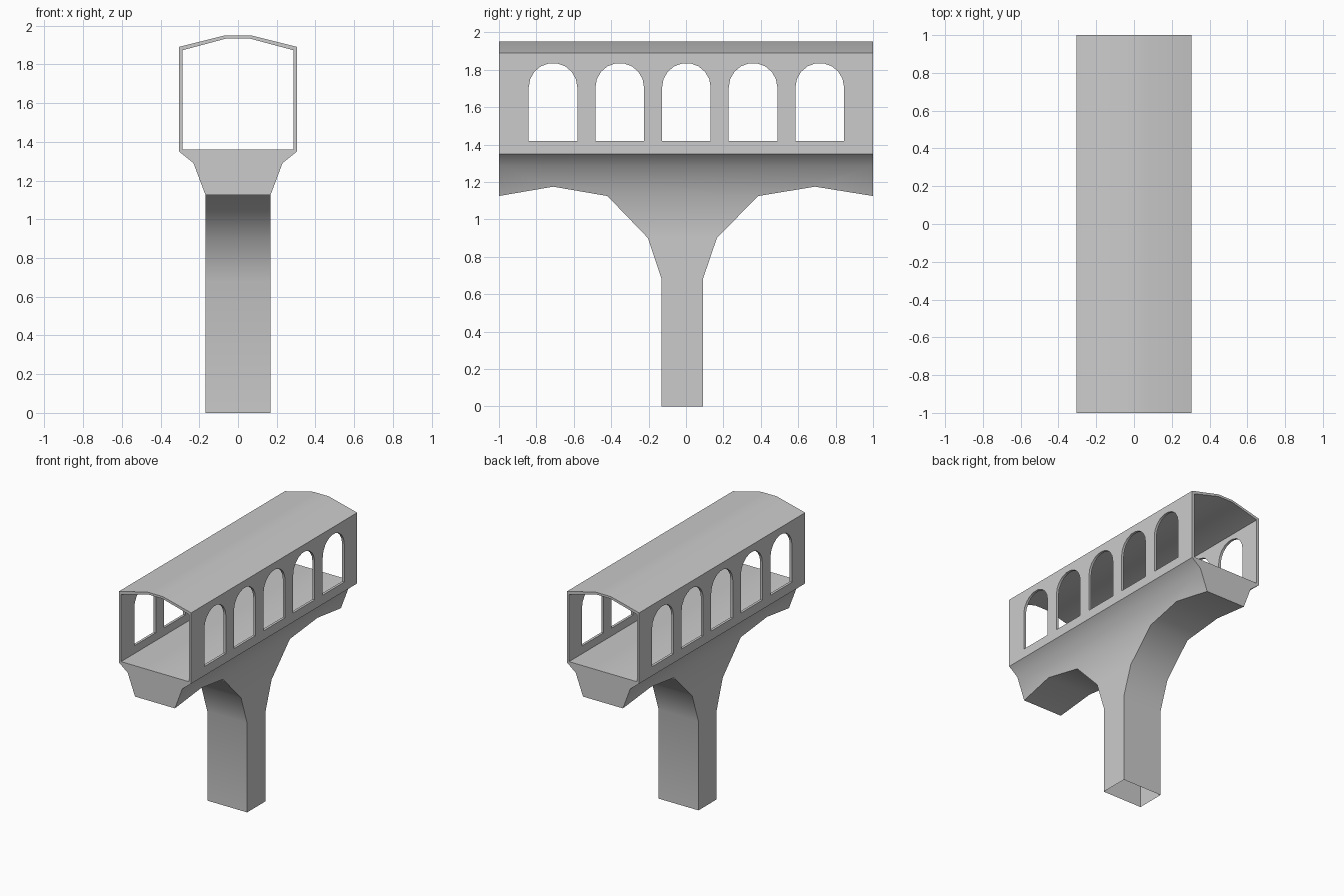
import bpy, bmesh
from math import radians, sin, cos

if "Cube" in bpy.data.objects:
    bpy.data.objects.remove(bpy.data.objects["Cube"])


def prism(name, loops, axis, lo, hi):
    """Extrude closed 2D loops along 'X' (points are y,z) or 'Y' (points are x,z)."""
    bm = bmesh.new()
    for pts in loops:
        vs = [bm.verts.new((lo, a, z) if axis == 'X' else (a, lo, z)) for a, z in pts]
        face = bm.faces.new(vs)
        ext = bmesh.ops.extrude_face_region(bm, geom=[face])
        new = [g for g in ext['geom'] if isinstance(g, bmesh.types.BMVert)]
        d = (hi - lo, 0, 0) if axis == 'X' else (0, hi - lo, 0)
        bmesh.ops.translate(bm, verts=new, vec=d)
    bmesh.ops.recalc_face_normals(bm, faces=bm.faces[:])
    me = bpy.data.meshes.new(name)
    bm.to_mesh(me)
    bm.free()
    ob = bpy.data.objects.new(name, me)
    bpy.context.collection.objects.link(ob)
    return ob


def cut(ob, tool, operation):
    """Apply a boolean and remove the helper."""
    m = ob.modifiers.new("cut", 'BOOLEAN')
    m.object, m.operation, m.solver = tool, operation, 'EXACT'
    tool.hide_render = True
    bpy.context.view_layer.objects.active = ob
    bpy.ops.object.modifier_apply(modifier=m.name)
    bpy.data.objects.remove(tool, do_unlink=True)


def smooth(ob):
    bpy.ops.object.select_all(action='DESELECT')
    ob.select_set(True)
    bpy.context.view_layer.objects.active = ob
    bpy.ops.object.shade_smooth_by_angle(angle=radians(42))


def mirrored(half):
    """Right half of a profile, mirrored to the left."""
    return half + [(-x, z) for x, z in reversed(half)]


# Covered gallery: thin walls and shallow roof
outer = mirrored([(0.305, 1.35), (0.305, 1.89), (0.065, 1.95)])
inner = mirrored([(0.286, 1.36), (0.286, 1.873), (0.062, 1.933)])
gallery = prism("gallery_walls_and_roof", [outer + inner[::-1]], 'Y', -1, 1)

# Round-headed windows through both walls
R, SPRING, SILL = 0.13, 1.706, 1.42
windows = []
for i in range(5):
    c = 0.002 + (i - 2) * 0.3565
    arch = [(c + R * cos(radians(a)), SPRING + R * sin(radians(a))) for a in range(0, 181, 20)]
    windows.append(arch + [(c - R, SILL), (c + R, SILL)])
cut(gallery, prism("window_cutter", windows, 'X', -0.5, 0.5), 'DIFFERENCE')
smooth(gallery)

# Deck, haunches and pier: cross-section trimmed by the side arch profile
section = mirrored([(0.168, -0.1), (0.168, 1.125), (0.23, 1.29), (0.305, 1.35), (0.286, 1.36)])
pier = prism("deck_and_pier", [section], 'Y', -1, 1)
side = [(-1.1, 1.5), (-1.1, 1.108), (-0.71, 1.175), (-0.42, 1.125), (-0.203, 0.90),
        (-0.13, 0.68), (-0.13, 0), (0.09, 0), (0.09, 0.68), (0.165, 0.90),
        (0.385, 1.125), (0.69, 1.175), (1.1, 1.109), (1.1, 1.5)]
cut(pier, prism("arch_cutter", [side], 'X', -0.5, 0.5), 'INTERSECT')

# The pier is open underneath
bm = bmesh.new()
bm.from_mesh(pier.data)
base = [f for f in bm.faces if all(v.co.z < 0.001 for v in f.verts)]
bmesh.ops.delete(bm, geom=base, context='FACES_ONLY')
bm.to_mesh(pier.data)
bm.free()
smooth(pier)
